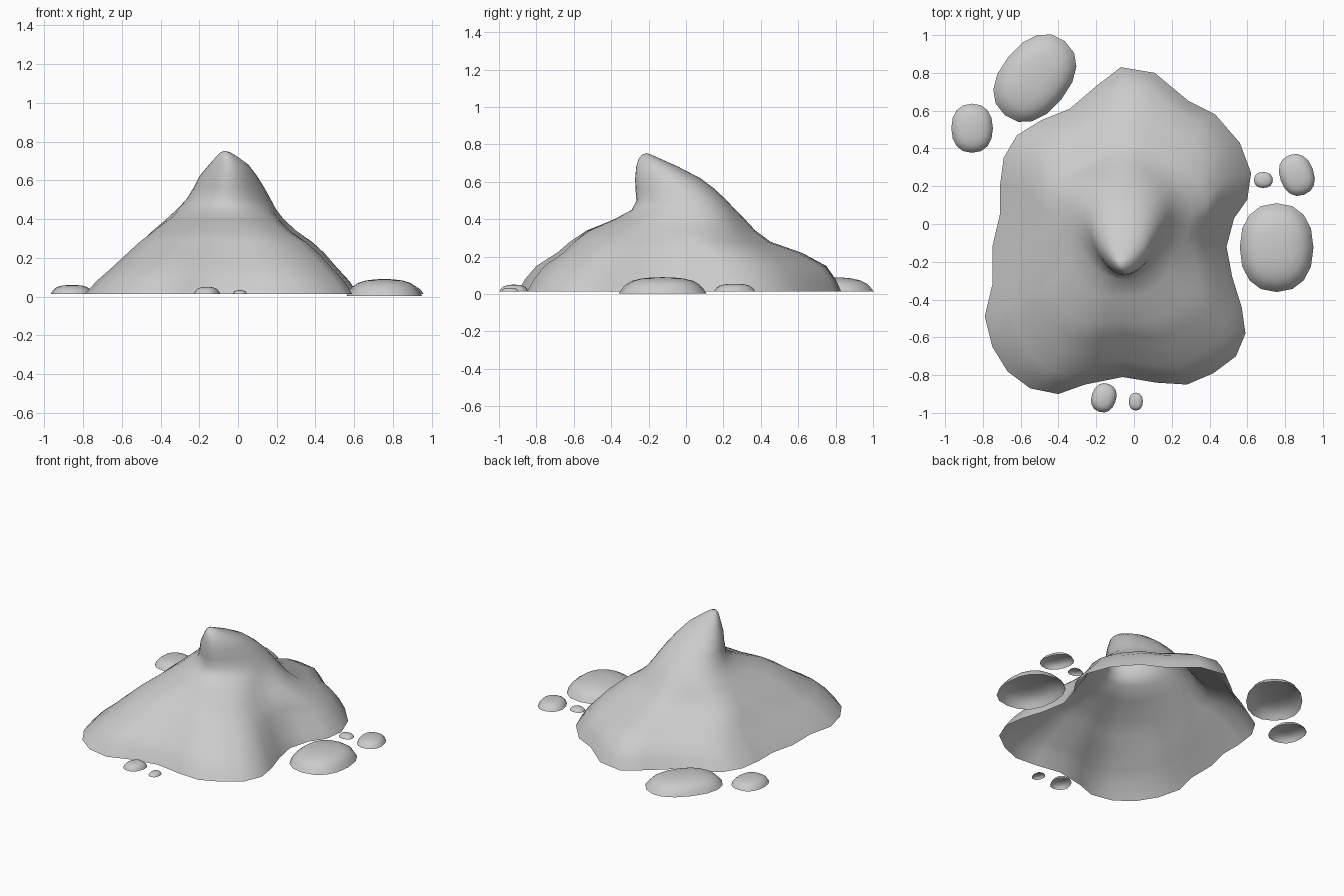
import bpy, bmesh
from math import sin, cos, pi, radians, copysign

if "Cube" in bpy.data.objects:
    bpy.data.objects.remove(bpy.data.objects["Cube"])


def loft(name, rings, apex):
    """Open-bottomed smooth surface through stacked rings, closed at the apex."""
    bm = bmesh.new()
    loops = [[bm.verts.new(p) for p in ring] for ring in rings]
    n = len(loops[0])
    for a, b in zip(loops, loops[1:]):
        for i in range(n):
            j = (i + 1) % n
            bm.faces.new((a[i], a[j], b[j], b[i]))
    top = bm.verts.new(apex)
    for i in range(n):
        bm.faces.new((loops[-1][i], loops[-1][(i + 1) % n], top))
    for f in bm.faces:
        f.smooth = True
    bmesh.ops.recalc_face_normals(bm, faces=bm.faces)
    if sum(f.normal.z for f in bm.faces) < 0:
        bmesh.ops.reverse_faces(bm, faces=bm.faces)
    me = bpy.data.meshes.new(name)
    bm.to_mesh(me)
    bm.free()
    ob = bpy.data.objects.new(name, me)
    bpy.context.collection.objects.link(ob)
    return ob


def fit(pts, x0, x1, y0, y1):
    """Stretch 2D points into the given bounds."""
    xs, ys = [p[0] for p in pts], [p[1] for p in pts]
    ax, bx, ay, by = min(xs), max(xs), min(ys), max(ys)
    return [(x0 + (x - ax) / (bx - ax) * (x1 - x0),
             y0 + (y - ay) / (by - ay) * (y1 - y0)) for x, y in pts]


# Mound footprint, clockwise from the back
foot = [(-.07, .83), (.11, .80), (.29, .65), (.43, .58), (.56, .43), (.62, .27), (.60, .13), (.53, .03),
        (.49, -.12), (.52, -.28), (.57, -.44), (.59, -.58), (.54, -.70), (.42, -.79), (.28, -.85), (.12, -.84),
        (-.06, -.81), (-.26, -.85), (-.40, -.90), (-.55, -.87), (-.67, -.78), (-.75, -.65), (-.79, -.49),
        (-.75, -.32), (-.75, -.12), (-.71, .05), (-.71, .20), (-.69, .35), (-.62, .47), (-.49, .55),
        (-.34, .61), (-.20, .73)]

# Mound levels: height, x min, x max, y min, y max, blend from footprint to egg
levels = [(.013, -.79, .62, -.90, .83, 0), (.08, -.73, .575, -.86, .80, 0), (.15, -.65, .51, -.80, .75, .03),
          (.22, -.575, .45, -.69, .62, .1), (.28, -.51, .385, -.62, .45, .2), (.34, -.44, .30, -.53, .37, .38),
          (.40, -.37, .235, -.385, .315, .6), (.45, -.315, .197, -.29, .265, .85), (.50, -.268, .17, -.265, .218, 1),
          (.56, -.23, .137, -.27, .155, 1), (.62, -.20, .10, -.272, .075, 1), (.68, -.15, .055, -.266, -.04, 1),
          (.72, -.115, 0, -.255, -.13, 1), (.745, -.09, -.04, -.235, -.185, 1)]

n = len(foot)
angles = [pi / 2 - 2 * pi * i / n for i in range(n)]
egg = fit([(cos(a) * (1 + .22 * sin(a)), sin(a)) for a in angles], 0, 1, 0, 1)
base = fit(foot, 0, 1, 0, 1)
rings = []
for z, x0, x1, y0, y1, w in levels:
    mix = [(b[0] * (1 - w) + e[0] * w, b[1] * (1 - w) + e[1] * w) for b, e in zip(base, egg)]
    rings.append([(x, y, z) for x, y in fit(mix, x0, x1, y0, y1)])
loft("mound", rings, (-.07, -.21, .753))


def droplet(name, cx, cy, rx, ry, turn, z0, z1):
    """Flattened dome with a slightly squared oval footprint."""
    t = radians(turn)
    oval = []
    for i in range(16):
        a = 2 * pi * i / 16
        u = rx * copysign(abs(cos(a)) ** .88, cos(a))
        v = ry * copysign(abs(sin(a)) ** .88, sin(a))
        oval.append((u * cos(t) - v * sin(t), u * sin(t) + v * cos(t)))
    profile = [(1, 0), (.93, .28), (.84, .55), (.70, .77), (.48, .92), (.22, .99)]
    loft(name, [[(cx + x * r, cy + y * r, z0 + h * (z1 - z0)) for x, y in oval] for r, h in profile],
         (cx, cy, z1))


# Small drops scattered around the mound
droplet("drop_back_large", -.525, .772, .252, .18, 51, .013, .09)
droplet("drop_left", -.857, .507, .11, .13, 0, .013, .06)
droplet("drop_right_large", .755, -.125, .195, .235, 0, .003, .09)
droplet("drop_right_medium", .862, .26, .09, .112, 20, .013, .055)
droplet("drop_right_tiny", .685, .233, .05, .042, 0, .013, .035)
droplet("drop_front", -.16, -.92, .065, .078, -20, .013, .05)
droplet("drop_front_tiny", .01, -.94, .037, .047, 0, .013, .033)
